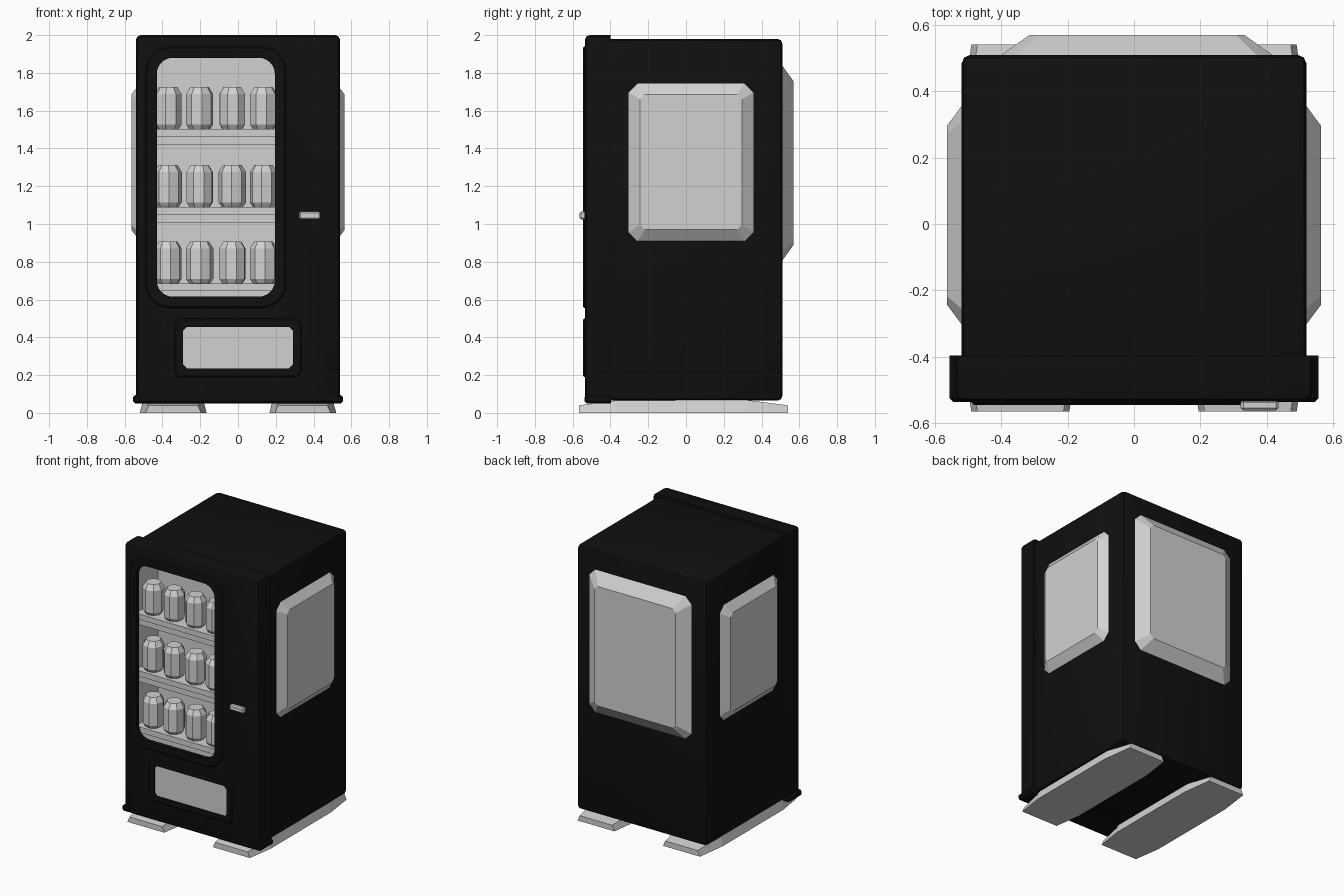
import bpy, bmesh, math, random
from mathutils import Vector

random.seed(4)
cube = bpy.data.objects.get("Cube")
if cube:
    bpy.data.objects.remove(cube, do_unlink=True)


def material(name, col):
    m = bpy.data.materials.new(name)
    m.use_nodes = True
    m.diffuse_color = (*col, 1)
    bsdf = m.node_tree.nodes["Principled BSDF"]
    bsdf.inputs["Base Color"].default_value = (*col, 1)
    bsdf.inputs["Roughness"].default_value = 0.6
    return m


BLACK = material("black", (0.005, 0.005, 0.005))
GREY = material("light grey", (0.64, 0.64, 0.64))


def add_object(name, bm, mat):
    bmesh.ops.recalc_face_normals(bm, faces=bm.faces[:])
    me = bpy.data.meshes.new(name)
    bm.to_mesh(me)
    bm.free()
    me.materials.append(mat)
    ob = bpy.data.objects.new(name, me)
    bpy.context.collection.objects.link(ob)
    return ob


def loft(name, rings, mat):
    """Skin matching rings of points and cap both ends."""
    bm = bmesh.new()
    vs = [[bm.verts.new(p) for p in r] for r in rings]
    n = len(rings[0])
    for a, b in zip(vs, vs[1:]):
        for i in range(n):
            j = (i + 1) % n
            bm.faces.new((a[i], a[j], b[j], b[i]))
    bm.faces.new(vs[0])
    bm.faces.new(vs[-1])
    return add_object(name, bm, mat)


def box(name, x, y, z, mat, bevel=0.0, segs=1, keep_back=False):
    """Box from ranges; keep_back leaves the rear edges sharp."""
    bm = bmesh.new()
    bmesh.ops.create_cube(bm, size=1)
    for v in bm.verts:
        v.co = Vector([r[0] if c < 0 else r[1] for c, r in zip(v.co, (x, y, z))])
    if bevel:
        edges = [e for e in bm.edges
                 if not (keep_back and all(v.co.y > y[1] - 1e-4 for v in e.verts))]
        bmesh.ops.bevel(bm, geom=edges, offset=bevel, segments=segs,
                        profile=0.5, affect='EDGES')
    return add_object(name, bm, mat)


def rounded(u, v, r, n=6):
    """2D outline of a rectangle with rounded (n>1) or chamfered (n=1) corners."""
    pts = []
    for k, (cu, cv) in enumerate(((u[1] - r, v[1] - r), (u[0] + r, v[1] - r),
                                  (u[0] + r, v[0] + r), (u[1] - r, v[0] + r))):
        for i in range(n + 1):
            a = math.pi / 2 * (k + i / n)
            pts.append((cu + r * math.cos(a), cv + r * math.sin(a)))
    return pts


def prism(name, x, z, r, y0, y1, mat, n=6, lip=0.0):
    """Rounded slab facing the front, optional chamfer of the front edge."""
    back = [(u, y1, v) for u, v in rounded(x, z, r, n)]
    mid = [(u, y0 + lip, v) for u, v in rounded(x, z, r, n)]
    if not lip:
        return loft(name, [back, mid], mat)
    small = rounded((x[0] + lip, x[1] - lip), (z[0] + lip, z[1] - lip), r - lip, n)
    return loft(name, [back, mid, [(u, y0, v) for u, v in small]], mat)


def cut(ob, *cutters):
    bpy.context.view_layer.objects.active = ob
    for c in cutters:
        m = ob.modifiers.new("cut", 'BOOLEAN')
        m.operation, m.solver, m.object = 'DIFFERENCE', 'EXACT', c
        bpy.ops.object.modifier_apply(modifier=m.name)


def smooth(ob):
    bpy.ops.object.select_all(action='DESELECT')
    ob.select_set(True)
    bpy.context.view_layer.objects.active = ob
    bpy.ops.object.shade_smooth_by_angle(angle=math.radians(35))


# Cabinet shell, front door frame and base lip
body = box("cabinet_body", (-0.52, 0.52), (-0.50, 0.51), (0.065, 1.98), BLACK, 0.025, 2)
door = box("front_frame", (-0.54, 0.54), (-0.535, -0.40), (0.05, 2.0), BLACK, 0.025, 2, True)
lip = box("base_lip", (-0.557, 0.557), (-0.537, -0.397), (0.05, 0.095), BLACK, 0.012, 1, True)

# Raised trims around the window and the tray
WX, WZ = (-0.43, 0.195), (0.615, 1.88)
window_trim = prism("window_trim", (-0.49, 0.255), (0.555, 1.94), 0.13, -0.546, -0.525, BLACK, lip=0.008)
tray_trim = prism("tray_trim", (-0.335, 0.335), (0.19, 0.50), 0.03, -0.546, -0.525, BLACK, 3, 0.008)

# Openings
window_cut = prism("window_cutter", WX, WZ, 0.085, -0.7, -0.45, BLACK)
tray_cut = prism("tray_cutter", (-0.29, 0.29), (0.235, 0.455), 0.02, -0.7, -0.530, BLACK, 1)
cavity_cut = box("cavity_cutter", (-0.47, 0.235), (-0.519, -0.25), (0.585, 1.91), BLACK)
cut(door, window_cut, cavity_cut, tray_cut)
cut(body, cavity_cut)
cut(window_trim, window_cut)
cut(tray_trim, tray_cut)
for c in (window_cut, tray_cut, cavity_cut):
    bpy.data.objects.remove(c, do_unlink=True)
for ob in (body, door, lip, window_trim, tray_trim):
    smooth(ob)

# Grey lining of the display cavity
CX, CY, CZ = (-0.468, 0.233), (-0.517, -0.252), (0.587, 1.908)
T = 0.01
box("cavity_back", CX, (CY[1] - T, CY[1]), CZ, GREY)
box("cavity_right_wall", (CX[0], CX[0] + T), CY, CZ, GREY)
box("cavity_left_wall", (CX[1] - T, CX[1]), CY, CZ, GREY)
box("cavity_floor", CX, CY, (CZ[0], CZ[0] + T), GREY)
box("cavity_ceiling", CX, CY, (CZ[1] - T, CZ[1]), GREY)


# Shelves with eight-sided cans
def can(name, x, y, z):
    turn = random.uniform(0, math.pi / 4)
    profile = ((0.056, 0), (0.073, 0.025), (0.073, 0.185), (0.05, 0.222))
    loft(name, [[(x + r * math.cos(turn + k * math.pi / 4),
                  y + r * math.sin(turn + k * math.pi / 4), z + h) for k in range(8)]
                for r, h in profile], GREY)


for row, top in enumerate((0.685, 1.09, 1.502)):
    box(f"shelf_{row + 1}", (-0.46, 0.225), (-0.516, -0.26), (top - 0.04, top), GREY)
    box(f"shelf_support_{row + 1}", (-0.46, 0.225), (-0.506, -0.26), (top - 0.083, top - 0.04), GREY)
    for col, x in enumerate((-0.37, -0.203, -0.03, 0.135)):
        can(f"can_{row + 1}_{col + 1}", x, -0.439, top)

# Tray flap and door handle
prism("tray_flap", (-0.29, 0.29), (0.235, 0.455), 0.02, -0.537, -0.529, GREY, 1)
box("door_handle", (0.322, 0.436), (-0.563, -0.53), (1.025, 1.066), GREY, 0.008)


# Bevelled panels on the sides and the back
def panel(name, base, outer, place):
    loft(name, [[place(u, v, 0) for u, v in rounded(*base, 0.05, 1)],
                [place(u, v, 1) for u, v in rounded(*outer, 0.025, 1)]], GREY)


for side, s in (("left", 1), ("right", -1)):
    panel(f"{side}_side_panel", ((-0.31, 0.363), (0.902, 1.75)), ((-0.243, 0.296), (0.97, 1.685)),
          lambda u, v, t: (s * (0.515 + 0.05 * t), u, v))
panel("back_panel", ((-0.408, 0.425), (0.80, 1.845)), ((-0.316, 0.334), (0.89, 1.755)),
      lambda u, v, t: (u, 0.505 + 0.065 * t, v))

# Skid feet, tapering toward both ends
for side, cx in (("left", 0.343), ("right", -0.343)):
    rings = []
    for y, half, h in ((-0.566, 0.148, 0.04), (-0.37, 0.177, 0.066),
                       (0.32, 0.177, 0.068), (0.541, 0.148, 0.04)):
        rings.append([(cx - half, y, 0), (cx + half, y, 0),
                      (cx + half - 0.018, y, h), (cx - half + 0.018, y, h)])
    loft(f"{side}_foot", rings, GREY)
